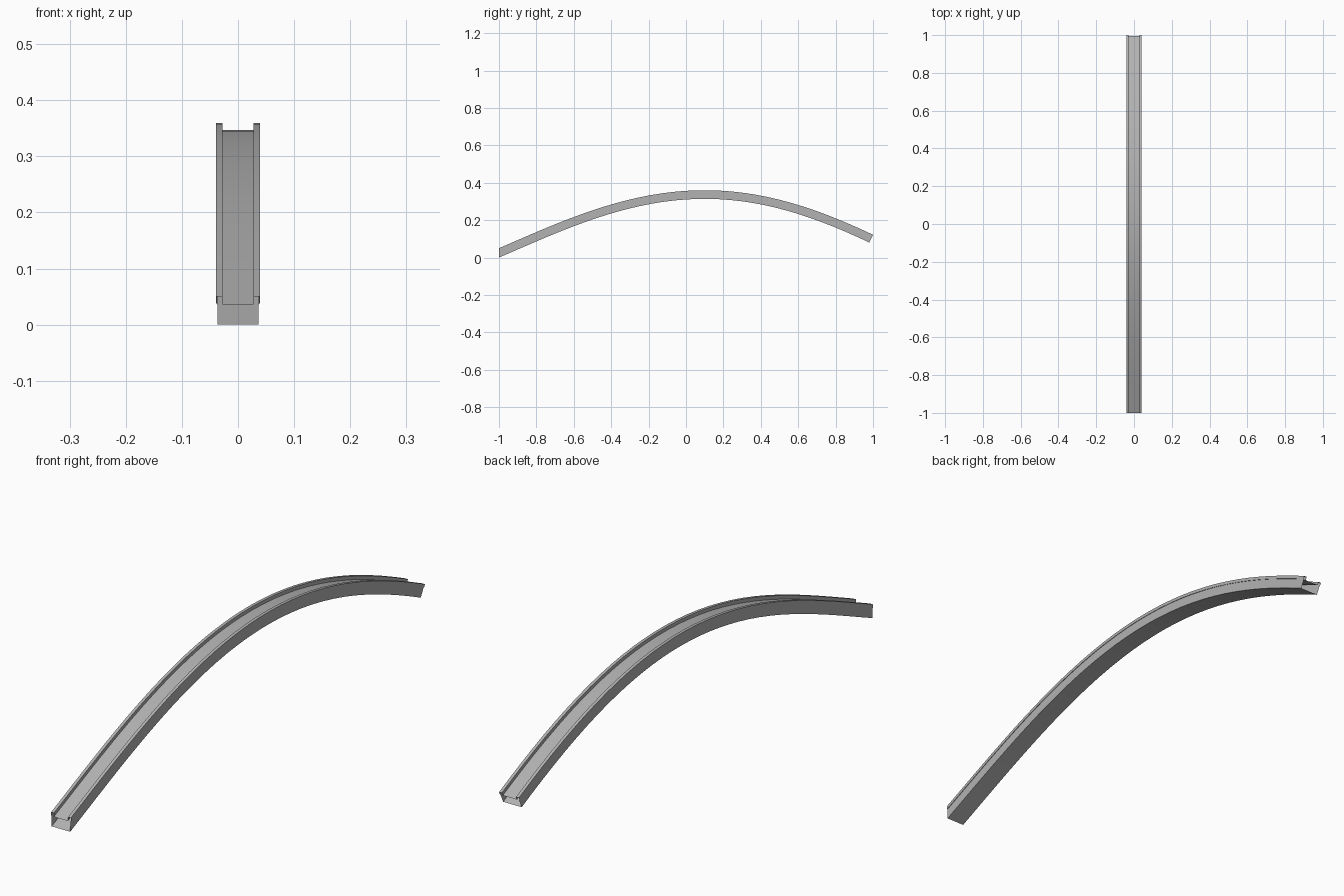
import bpy, bmesh, math
from mathutils import Vector

if "Cube" in bpy.data.objects:
    bpy.data.objects.remove(bpy.data.objects["Cube"])

SEGMENTS = 32
DEPTH = 0.046
# half cross-section: (x, depth below the rail top)
HALF = [(0.028, 0.0125), (0.028, 0.0), (0.039, 0.0), (0.039, 0.0115),
        (0.037, 0.0115), (0.0365, DEPTH)]
PROFILE = HALF + [(-x, d) for x, d in reversed(HALF)]


def arch(y):
    """Height and slope of the rail tops along the track."""
    u = y - 0.1
    z = 0.36 - 0.321 * u**2 - 0.0099 * u**3 + 0.0445 * u**4
    return z, -0.642 * u - 0.0297 * u**2 + 0.178 * u**3


# hollow track: the profile swept along the arch, both ends open
bm = bmesh.new()
rings = []
for i in range(SEGMENTS + 1):
    y = -1 + 2 * i / SEGMENTS
    z, slope = arch(y)
    down = Vector((0, slope, -1)) / math.hypot(1, slope)
    if i == 0:  # front end is cut vertically
        down = Vector((0, 0, -z / DEPTH))
    rings.append([bm.verts.new(Vector((x, y, z)) + down * d) for x, d in PROFILE])

n = len(PROFILE)
for a, b in zip(rings, rings[1:]):
    for j in range(n):
        k = (j + 1) % n
        bm.faces.new((a[j], a[k], b[k], b[j]))
bmesh.ops.recalc_face_normals(bm, faces=bm.faces)

mesh = bpy.data.meshes.new("curved_track")
bm.to_mesh(mesh)
bm.free()
track = bpy.data.objects.new("curved_track", mesh)
bpy.context.collection.objects.link(track)

# dark grey metal
metal = bpy.data.materials.new("dark_grey")
metal.diffuse_color = (0.45, 0.45, 0.45, 1)
metal.use_nodes = True
metal.node_tree.nodes["Principled BSDF"].inputs["Base Color"].default_value = metal.diffuse_color
mesh.materials.append(metal)

# smooth along the arch, sharp along the rails
bpy.context.view_layer.objects.active = track
track.select_set(True)
bpy.ops.object.shade_smooth_by_angle(angle=math.radians(30))
